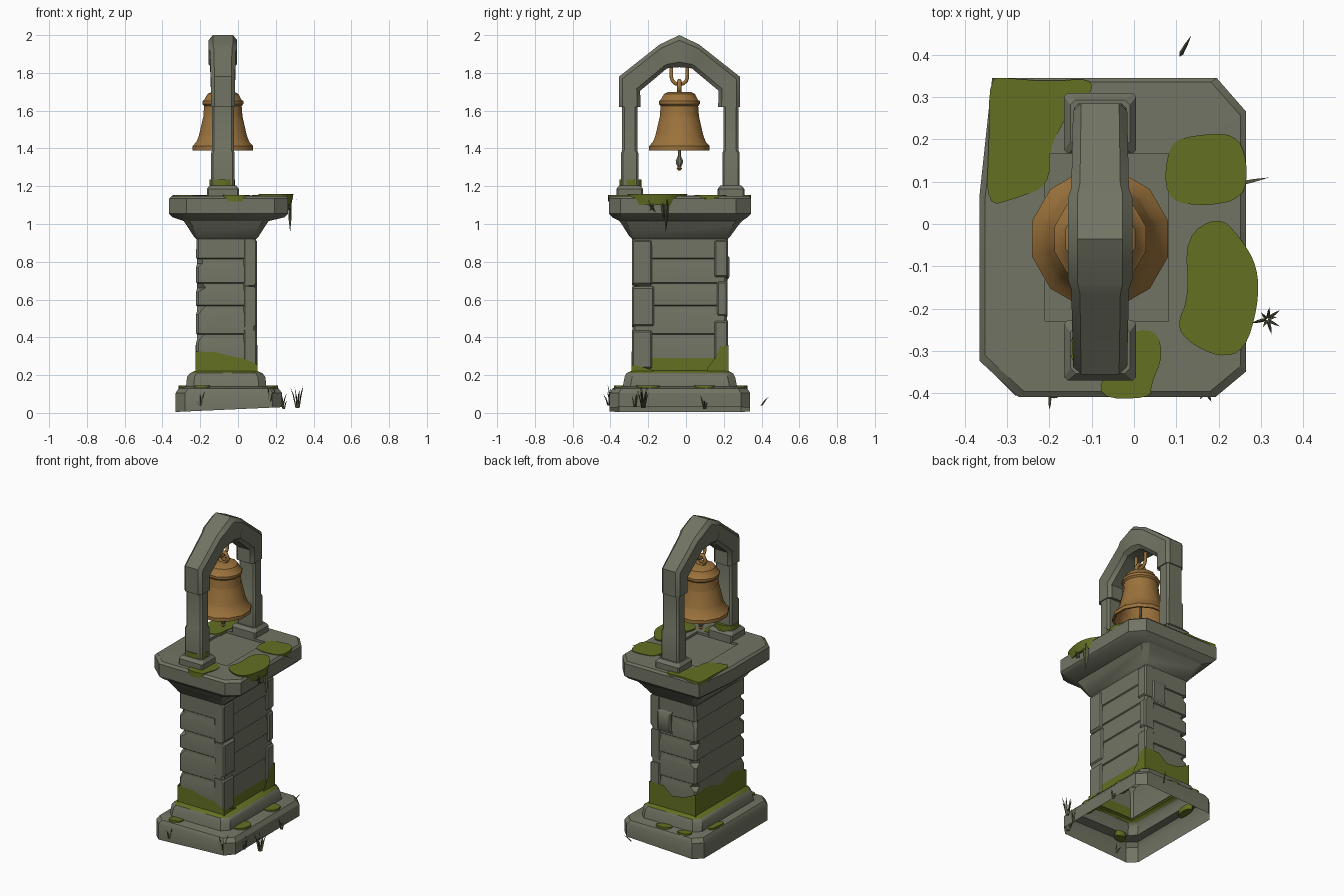
import bpy, bmesh, math, random
from mathutils import Vector

if "Cube" in bpy.data.objects:
    bpy.data.objects.remove(bpy.data.objects["Cube"])
random.seed(4)


def material(name, rgb):
    m = bpy.data.materials.new(name)
    m.diffuse_color = (*rgb, 1)
    m.use_nodes = True
    m.node_tree.nodes["Principled BSDF"].inputs["Base Color"].default_value = m.diffuse_color
    return m


STONE = material("weathered stone", (0.165, 0.175, 0.125))
MOSS = material("moss green", (0.125, 0.16, 0.016))
BRONZE = material("bell bronze", (0.33, 0.17, 0.045))
GRASS = material("dark grass", (0.09, 0.10, 0.05))
CX, CY = -0.08, -0.035          # bell axis


def finish(name, bm, *mats, angle=32, normals=True):
    if normals:
        bmesh.ops.recalc_face_normals(bm, faces=bm.faces[:])
    me = bpy.data.meshes.new(name)
    bm.to_mesh(me)
    bm.free()
    ob = bpy.data.objects.new(name, me)
    bpy.context.collection.objects.link(ob)
    for m in mats:
        me.materials.append(m)
    bpy.ops.object.select_all(action='DESELECT')
    ob.select_set(True)
    bpy.context.view_layer.objects.active = ob
    bpy.ops.object.shade_smooth_by_angle(angle=math.radians(angle))
    return ob


def loft(name, rings, mats, start=True, end=True, rule=None, angle=32):
    """Skin a list of equal-length point rings."""
    bm = bmesh.new()
    vs = [[bm.verts.new(p) for p in r] for r in rings]
    n = len(rings[0])
    for a, b in zip(vs, vs[1:]):
        for i in range(n):
            j = (i + 1) % n
            bm.faces.new((a[i], a[j], b[j], b[i]))
    if start:
        bm.faces.new(vs[0][::-1])
    if end:
        bm.faces.new(vs[-1])
    bmesh.ops.recalc_face_normals(bm, faces=bm.faces[:])
    if rule:
        for f in bm.faces:
            f.normal_update()
            f.material_index = rule(f)
    return finish(name, bm, *mats, angle=angle)


def rect(x0, x1, y0, y1, z, c=0.02):
    """Rectangle ring with cut corners; c is one size or four (dx, dy) pairs."""
    a, b, d, e = c if isinstance(c, list) else [(c, c)] * 4
    pts = [(x0 + a[0], y0), (x1 - b[0], y0), (x1, y0 + b[1]), (x1, y1 - d[1]),
           (x1 - d[0], y1), (x0 + e[0], y1), (x0, y1 - e[1]), (x0, y0 + a[1])]
    return [(x, y, z) for x, y in pts]


def circle(r, z, n=12):
    return [(CX + r * math.cos(2 * math.pi * (i + .5) / n),
             CY + r * math.sin(2 * math.pi * (i + .5) / n), z) for i in range(n)]


def blob(name, pts, z0, z1, inset=0.0):
    """Rounded moss patch."""
    for _ in range(2):
        pts = [tuple(p[k] * (1 - t) + q[k] * t for k in (0, 1))
               for p, q in zip(pts, pts[1:] + pts[:1]) for t in (.25, .75)]
    mx, my = (sum(p[k] for p in pts) / len(pts) for k in (0, 1))
    low = [(mx + (x - mx) * (1 - inset), my + (y - my) * (1 - inset), z0) for x, y in pts]
    loft(name, [low, [(x, y, z1) for x, y in pts]], [MOSS])


# Pedestal: one open-bottomed shell from base to the underside of the slab
base = rect(-.33, .232, -.405, .34, 0, .05)
rings = [[(x, y, .005 + (x + .33) * .045) for x, y, _ in base],
         rect(-.33, .232, -.405, .34, .105, .05), rect(-.315, .215, -.39, .325, .13, .05),
         rect(-.275, .15, -.335, .27, .14, .04), rect(-.27, .145, -.325, .26, .19, .04),
         rect(-.255, .13, -.315, .25, .21, .035), rect(-.222, .093, -.283, .217, .225, .012),
         rect(-.222, .093, -.283, .217, .29, .012)]
for z in (.40, .55, .67, .80):      # chipped corners up the shaft
    for dz, cut in ((-.03, 0), (-.008, 1), (.015, 1), (.02, 0)):
        cs = [(.012 + cut * random.uniform(0, .035),) * 2 for _ in range(4)]
        s = cut * .006
        rings.append(rect(-.222 + s, .093 - s, -.283 + s, .217 - s, z + dz, cs))
rings += [rect(-.22, .095, -.285, .22, .92, .012), rect(-.235, .11, -.30, .235, .935, .02),
          rect(-.27, .145, -.335, .275, .99, .03), rect(-.29, .165, -.355, .30, 1.02, .03)]
loft("pedestal", rings, [STONE, MOSS], False, False,
     lambda f: int(.21 < f.calc_center_median().z < .3 and f.normal.x < .5))

# Cap slab with broken corners and a shallow sunken panel on top
cut = [(.092, .085), (.072, .06), (.07, .08), (.03, .28)]
loft("cap_slab", [rect(-.285, .16, -.35, .295, 1.015, .03), rect(-.345, .245, -.39, .325, 1.035, cut),
                  rect(-.365, .265, -.408, .345, 1.055, cut), rect(-.365, .265, -.408, .345, 1.135, cut),
                  rect(-.352, .252, -.395, .335, 1.148, cut), rect(-.21, .082, -.23, .167, 1.15, .001),
                  rect(-.21, .082, -.23, .167, 1.135, .001)], [STONE], False, True)

# Corner stones framing the right face, and one proud block on the back
for i, (y0, y1, z0, z1) in enumerate([(-.287, -.18, .23, .44), (-.286, -.17, .455, .67),
                                      (-.287, -.18, .675, .92), (.15, .222, .23, .49),
                                      (.165, .22, .51, .70), (.15, .222, .715, .92)]):
    loft(f"corner_stone_{i}", [rect(.03, .088, y0, y1, z0, .006), rect(.03, .101, y0, y1, z0 + .012, .008),
                               rect(.03, .101, y0, y1, z1 - .012, .008),
                               rect(.03, .088, y0, y1, z1, .006)], [STONE])
loft("back_block", [rect(-.06, .05, .19, .218, .70, .004), rect(-.05, .045, .19, .23, .72, .008),
                    rect(-.05, .045, .19, .23, .82, .008), rect(-.06, .05, .19, .218, .84, .004)], [STONE])

# Posts and their feet
for side, label in ((-1, "front"), (1, "back")):
    y = -.03 + side * .268
    loft(f"{label}_post_foot", [rect(CX - .085, CX + .085, y - .071, y + .071, 1.14, .008),
                                rect(CX - .085, CX + .085, y - .071, y + .071, 1.185, .008),
                                rect(CX - .07, CX + .07, y - .055, y + .055, 1.205, .012)], [STONE])
    loft(f"{label}_post", [rect(CX - .062, CX + .062, y - .046, y + .046, 1.2, .01),
                           rect(CX - .062, CX + .062, y - .046, y + .046, 1.375, .01),
                           rect(CX - .058, CX + .058, y - .04, y + .04, 1.39, .012),
                           rect(CX - .058, CX + .058, y - .04, y + .04, 1.65, .012)], [STONE])

# Pointed arch: stations of outer point, inner point (y, z) and half width
half = [((-.32, 1.62), (-.205, 1.62), .064), ((-.32, 1.78), (-.208, 1.705), .064),
        ((-.13, 1.93), (-.068, 1.822), .068), ((-.105, 1.95), (-.055, 1.826), .076)]
stations = half + [((0, 2.0), (0, 1.83), .076)] + \
    [((-o[0], o[1]), (-i[0], i[1]), w) for o, i, w in half[::-1]]
rings = []
for o, i, w in stations:
    o, i = Vector((CX, CY + o[0], o[1])), Vector((CX, CY + i[0], i[1]))
    rings.append([o.lerp(i, t) + Vector((s * w, 0, 0)) for t, s in
                  ((0, -.7), (0, .7), (.16, 1), (.84, 1), (1, .7), (1, -.7), (.84, -1), (.16, -1))])
loft("arch", rings, [STONE], angle=40)

# Bell: outer wall, lip, inner wall
profile = [(.10, 1.60), (.145, 1.41), (.155, 1.39), (.166, 1.39), (.166, 1.412), (.145, 1.435), (.122, 1.49),
           (.108, 1.56), (.103, 1.625), (.112, 1.635), (.112, 1.65), (.10, 1.66), (.085, 1.688), (.06, 1.70)]
loft("bell", [circle(r, z) for r, z in profile], [BRONZE], angle=35)
loft("clapper", [circle(r, z, 8) for r, z in [(.008, 1.6), (.009, 1.36), (.021, 1.335), (.019, 1.32), (.009, 1.30)]],
     [STONE])
loft("clapper_tip", [circle(r, z, 8) for r, z in [(.009, 1.302), (.016, 1.295), (.005, 1.282)]], [BRONZE])


def tube(name, path, r, closed=False):
    cu = bpy.data.curves.new(name, 'CURVE')
    cu.dimensions, cu.bevel_depth, cu.bevel_resolution = '3D', r, 1
    sp = cu.splines.new('POLY')
    sp.points.add(len(path) - 1)
    for p, co in zip(sp.points, path):
        p.co = (*co, 1)
    sp.use_cyclic_u = closed
    ob = bpy.data.objects.new(name, cu)
    bpy.context.collection.objects.link(ob)
    cu.materials.append(BRONZE)
    bpy.ops.object.select_all(action='DESELECT')
    ob.select_set(True)
    bpy.context.view_layer.objects.active = ob
    bpy.ops.object.convert(target='MESH')


# Hanging hook and bell loop
arc = [math.pi * k / 6 for k in range(7)]
tube("hanger_hook", [(CX, CY - .042, 1.85)] +
     [(CX, CY - .042 * math.cos(a), 1.775 - .036 * math.sin(a)) for a in arc] + [(CX, CY + .042, 1.85)], .011)
tube("bell_loop", [(CX + .034 * math.cos(2 * a), CY, 1.728 + .036 * math.sin(2 * a)) for a in arc[:-1]], .012, True)

# Moss on the slab, post foot and base
blob("moss_back_left", [(-.342, .345), (-.342, .2), (-.35, .04), (-.28, .06), (-.20, .09), (-.2, .18),
                        (-.16, .25), (-.15, .30), (-.1, .305), (-.1, .345), (-.2, .336), (-.30, .345)], 1.135, 1.153)
blob("moss_right", [(.07, .06), (.08, .19), (.14, .21), (.24, .215), (.268, .15), (.262, .06), (.16, .04)], 1.13, 1.153)
blob("moss_drape", [(.1, -.24), (.13, -.17), (.12, -.03), (.2, .02), (.25, -.03), (.292, -.10), (.294, -.19),
                    (.262, -.30), (.2, -.315), (.13, -.28)], 1.10, 1.158, .12)
blob("moss_front", [(-.09, -.412), (-.06, -.33), (-.03, -.26), (.05, -.245), (.07, -.31), (.04, -.38), (.04, -.412)],
     1.12, 1.153)
blob("moss_post_foot", [(-.15, -.352), (-.15, -.235), (-.015, -.235), (-.015, -.352)], 1.195, 1.235)
for i, (x, y, a, b) in enumerate([(.17, -.20, .05, .07), (.17, .10, .05, .06), (-.19, -.35, .05, .035),
                                  (-.2, .30, .05, .03), (-.29, .12, .03, .07), (-.05, .295, .06, .03)]):
    blob(f"moss_base_{i}", [(x - a, y - b), (x + a * .6, y - b * .8), (x + a, y + b * .6), (x - a * .5, y + b)],
         .11, .144)

# Moss wrapped round the foot of the shaft with an uneven top
X0, X1, Y0, Y1 = -.226, .104, -.289, .225
wrap = [(X1, -.17, .225), (X1, -.22, .24), (X1, Y0, .255), (.04, Y0, .285), (-.06, Y0, .305), (-.12, Y0, .322),
        (X0, Y0, .325), (X0, -.15, .37), (X0, -.02, .33), (X0, .1, .37), (X0, Y1, .36), (-.14, Y1, .32),
        (-.06, Y1, .31), (.0, Y1, .36), (X1, Y1, .36), (X1, .18, .35), (X1, .155, .29), (X1, .11, .235)]
bm = bmesh.new()
cols = [[bm.verts.new((x, y, z)) for z in (.213, t)] for x, y, t in wrap]
for a, b in zip(cols, cols[1:]):
    bm.faces.new((b[0], a[0], a[1], b[1]))
finish("moss_shaft_wrap", bm, MOSS, normals=False)


# Grass tufts: thin three-sided tapering blades
def blade(bm, root, tip, w):
    root, tip = Vector(root), Vector(tip)
    mid = root.lerp(tip, .5) + Vector((0, 0, (tip.z - root.z) * .12))
    rows = [[bm.verts.new(p + Vector((math.cos(k * 2.094) * s, math.sin(k * 2.094) * s, 0))) for k in range(3)]
            for p, s in ((root, w), (mid, w * .7))]
    top = bm.verts.new(tip)
    for i in range(3):
        j = (i + 1) % 3
        bm.faces.new((rows[0][i], rows[0][j], rows[1][j], rows[1][i]))
        bm.faces.new((rows[1][i], rows[1][j], top))


bm = bmesh.new()
for x, y, z, n, spread, h in [(.315, -.225, .025, 8, .042, .13), (.17, -.395, .05, 6, .045, .10),
                              (-.2, -.405, .04, 4, .038, .08), (.23, -.27, .03, 4, .04, .11), (.24, .10, .02, 3, .03, .07)]:
    for k in range(n):
        a = 2 * math.pi * k / n + random.uniform(-.3, .3)
        s = spread * random.uniform(.5, 1)
        blade(bm, (x + .2 * s * math.cos(a), y + .2 * s * math.sin(a), z),
              (x + s * math.cos(a), y + s * math.sin(a), z + h * random.uniform(.6, 1)), .005)
blade(bm, (.11, .40, .04), (.135, .445, .09), .006)
blade(bm, (.25, .095, 1.14), (.32, .11, 1.13), .006)
finish("grass_tufts", bm, GRASS)

# Strands hanging from the moss drape
bm = bmesh.new()
for y, tip, z in [(-.10, -.108, .955), (-.125, -.115, 1.02), (-.2, -.16, 1.06), (-.17, -.19, 1.07)]:
    blade(bm, (.27, y, 1.13), (.276, tip, z), .013)
finish("hanging_strands", bm, GRASS)
